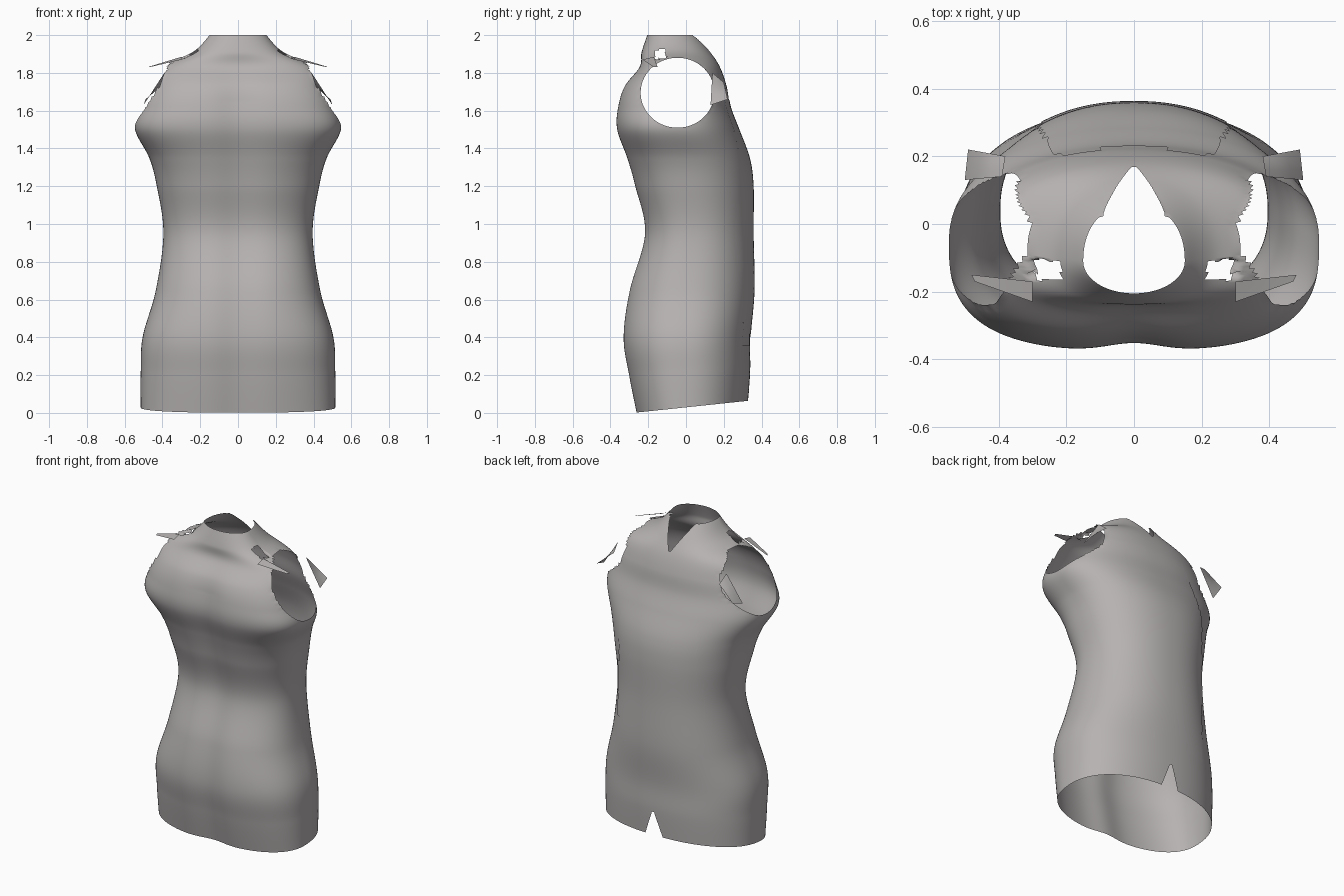
import bpy, bmesh, math

cube = bpy.data.objects.get("Cube")
if cube:
    bpy.data.objects.remove(cube, do_unlink=True)

fabric = bpy.data.materials.new("warm grey fabric")
fabric.use_nodes = True
GREY = (0.47, 0.445, 0.445, 1)
fabric.diffuse_color = GREY
fabric.node_tree.nodes["Principled BSDF"].inputs["Base Color"].default_value = GREY

SEGMENTS, STEPS = 160, 12
# Body sections: height, half width, front y, back y, widest y, front squareness
SECTIONS = [
    (0.00, 0.515, -0.27, 0.33, 0.00, 2.5),
    (0.20, 0.515, -0.31, 0.34, 0.00, 2.5),
    (0.40, 0.505, -0.34, 0.34, 0.00, 2.5),
    (0.65, 0.435, -0.31, 0.36, 0.02, 2.4),
    (0.95, 0.395, -0.23, 0.355, 0.04, 2.4),
    (1.20, 0.43, -0.28, 0.355, 0.02, 2.5),
    (1.35, 0.47, -0.32, 0.335, 0.00, 2.7),
    (1.50, 0.545, -0.37, 0.28, -0.05, 2.9),
    (1.62, 0.52, -0.365, 0.235, -0.05, 2.9),
    (1.73, 0.48, -0.33, 0.215, -0.05, 2.8),
    (1.83, 0.42, -0.25, 0.18, -0.06, 2.8),
    (1.91, 0.24, -0.235, 0.13, -0.09, 2.4),
    (2.00, 0.15, -0.205, 0.06, -0.11, 2.0),
]
ARM_Y, ARM_Z, ARM_RY, ARM_RZ = -0.045, 1.695, 0.195, 0.185


def blend(a, b, c, d, t):
    """Smooth curve through neighbouring section values."""
    return b + 0.5 * t * (c - a + t * (2*a - 5*b + 4*c - d + t * (3*(b - c) + d - a)))


def section(i, t):
    pick = [SECTIONS[min(max(i + k, 0), len(SECTIONS) - 1)] for k in (-1, 0, 1, 2)]
    return [blend(*vals, t) for vals in zip(*pick)]


def surface_point(sec, angle, offset):
    z, half, front, back, mid, power = sec
    c, s = math.cos(angle), math.sin(angle)
    if s > 0:
        power = 2.2
    r = (abs(c) ** power + abs(s) ** power) ** (-1 / power)
    x = (half + offset) * r * c
    y = mid + r * s * ((back - mid if s > 0 else mid - front) + offset)
    # shallow spine groove, fading out towards the neck
    if s < 0:
        y += 0.022 * math.exp(-(x / 0.11) ** 2) * min(1, max(0, (1.9 - z) * 4))
    # hem rises towards the back
    if z < 0.4:
        z += 0.105 * (y + 0.28) * (1 - z / 0.4)
    return x, y, z


def finish(bm, name):
    mesh = bpy.data.meshes.new(name)
    bm.to_mesh(mesh)
    bm.free()
    obj = bpy.data.objects.new(name, mesh)
    bpy.context.collection.objects.link(obj)
    mesh.materials.append(fabric)
    for poly in mesh.polygons:
        poly.use_smooth = True
    return obj


def loft(keep, offset=0):
    bm = bmesh.new()
    rings = []
    last = len(SECTIONS) - 1
    for k in range(last * STEPS + 1):
        i = min(k // STEPS, last - 1)
        sec = section(i, k / STEPS - i)
        rings.append([bm.verts.new(surface_point(sec, math.tau * j / SEGMENTS, offset))
                      for j in range(SEGMENTS)])
    for low, high in zip(rings, rings[1:]):
        for j in range(SEGMENTS):
            n = (j + 1) % SEGMENTS
            bm.faces.new((low[j], low[n], high[n], high[j]))
    gone = [f for f in bm.faces if not keep(*f.calc_center_median())]
    bmesh.ops.delete(bm, geom=gone, context='FACES')
    return bm


def arm_distance(y, z):
    return math.hypot((y - ARM_Y) / ARM_RY, (z - ARM_Z) / ARM_RZ)


def hem_slit(z):
    return 0.085 * (1 - z / 0.24)


def neck_slit(z):
    return 0.09 * (z - 1.84) / 0.16


def body_keep(x, y, z):
    if arm_distance(y, z) < 1:
        return False
    if y > 0 and abs(x) < max(hem_slit(z), neck_slit(z)):
        return False
    # small gap on top of each shoulder
    return not (0.215 < abs(x) < 0.29 and -0.165 < y < -0.11 and z > 1.85)


# Open body shell with neat armhole and slit edges
bm = loft(body_keep)
for v in bm.verts:
    if not v.is_boundary:
        continue
    x, y, z = v.co
    d = arm_distance(y, z)
    if 0.85 < d < 1.15:
        v.co.y = ARM_Y + (y - ARM_Y) / d
        v.co.z = ARM_Z + (z - ARM_Z) / d
    elif y > 0:
        w = max(hem_slit(z), neck_slit(z))
        if w > 0 and abs(abs(x) - w) < 0.015:
            v.co.x = math.copysign(w, x)
finish(bm, "torso_shell")


# Overlapping back panel with a stepped outline
def panel_keep(x, y, z):
    x = abs(x)
    if z < 0.75:
        edge, bottom = 0.27, 0.36 if x > 0.12 else 0.42
    else:
        edge, bottom = (0.31 if z < 1.1 else 0.28), 0
    top = 1.66 if x < 0.1 else 1.72
    if z > 1.4:
        edge = 0.28 - 0.2 * (z - 1.4)
    return y > 0 and x < edge and bottom < z < top


finish(loft(panel_keep, 0.003), "back_panel")


# Loose scraps at the outer ends of the shoulders
def scrap(name, corners):
    for side, label in ((1, "left"), (-1, "right")):
        bm = bmesh.new()
        bm.faces.new([bm.verts.new((side * x, y, z)) for x, y, z in corners][::side])
        bmesh.ops.subdivide_edges(bm, edges=bm.edges[:], cuts=2, use_grid_fill=True)
        finish(bm, f"{label}_{name}")


scrap("front_scrap", [(0.30, -0.23, 1.87), (0.47, -0.17, 1.83), (0.48, -0.15, 1.83), (0.30, -0.17, 1.885)])
scrap("back_scrap", [(0.50, 0.13, 1.63), (0.49, 0.22, 1.66), (0.38, 0.20, 1.75), (0.39, 0.14, 1.80)])
